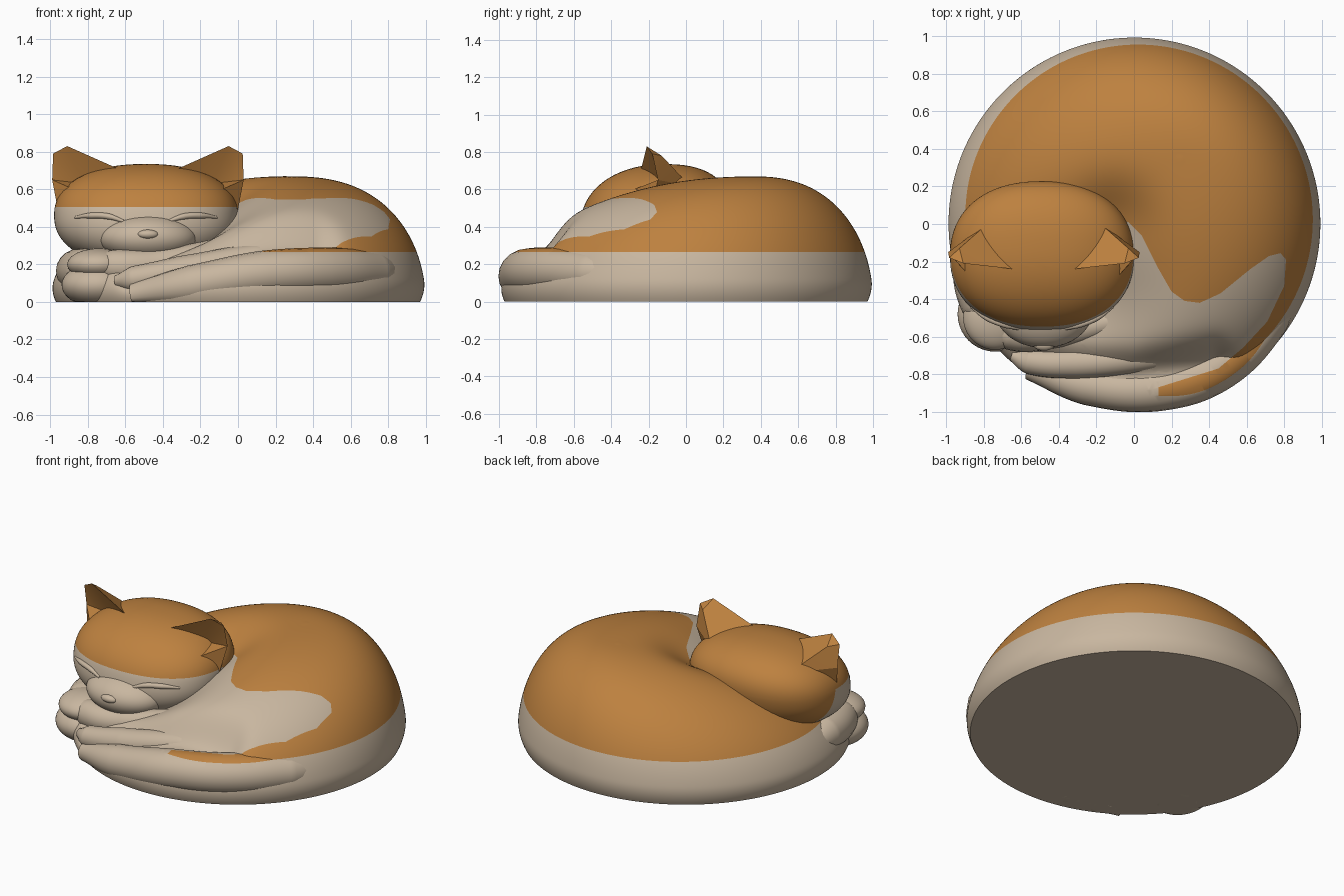
import bpy, bmesh, math
from mathutils import Vector

cube = bpy.data.objects.get("Cube")
if cube:
    bpy.data.objects.remove(cube)


def material(name, rgb):
    mat = bpy.data.materials.new(name)
    mat.use_nodes = True
    mat.diffuse_color = (*rgb, 1)
    mat.node_tree.nodes["Principled BSDF"].inputs["Base Color"].default_value = (*rgb, 1)
    return mat


CREAM = material("cream fur", (0.58, 0.47, 0.35))
ORANGE = material("orange fur", (0.51, 0.22, 0.05))

# Cream flank patch, outlined from above
PATCH = [(-.5, -.1), (-.1, .03), (-.03, .01), (.04, -.06), (.12, -.22), (.2, -.36),
         (.27, -.41), (.35, -.42), (.46, -.37), (.62, -.24), (.72, -.17), (.78, -.155),
         (.81, -.19), (.8, -.33), (.71, -.52), (.58, -.66), (.45, -.77), (.13, -.87),
         (.13, -1.1), (-1.1, -1.1), (-1.1, -.3)]
BODY_LINE, HEAD_LINE, CHEEK = 0.265, 0.505, -0.15


def in_patch(x, y):
    inside = False
    for (ax, ay), (bx, by) in zip(PATCH, PATCH[1:] + PATCH[:1]):
        if (ay > y) != (by > y) and x < ax + (y - ay) * (bx - ax) / (by - ay):
            inside = not inside
    return inside


def body_rule(c):
    return c.z > BODY_LINE and not in_patch(c.x, c.y)


def head_rule(c):
    return c.z > HEAD_LINE - 3 * max(0, c.y - CHEEK)


def never(c):
    return False


def always(c):
    return True


def cut(bm, faces, point, normal):
    edges = {e for f in faces for e in f.edges}
    verts = {v for f in faces for v in f.verts}
    bmesh.ops.bisect_plane(bm, geom=list(verts) + list(edges) + list(faces),
                           plane_co=point, plane_no=normal)


def cut_fur_lines(bm):
    """Cut the body colour borders into the faces they pass through."""
    cut(bm, bm.faces[:], (0, 0, BODY_LINE), (0, 0, 1))
    for a, b in zip(PATCH, PATCH[1:]):
        a, b = Vector((*a, 0)), Vector((*b, 0))
        along = (b - a).normalized()
        normal = Vector((-along.y, along.x, 0))
        near = []
        for f in bm.faces:
            c = f.calc_center_median()
            if (c.z > BODY_LINE and abs((c - a).dot(normal)) < 0.04
                    and -0.02 < (c - a).dot(along) < (b - a).length + 0.02):
                near.append(f)
        if near:
            cut(bm, near, a, normal)


def cut_head_lines(bm):
    for normal in ((0, 0, 1), (0, 3, 1)):
        cut(bm, bm.faces[:], (0, CHEEK, HEAD_LINE), normal)


def finish(name, bm, rule, cutter=None, angle=50):
    """Clamp to the ground, cut colour lines, colour by rule and smooth."""
    for v in bm.verts:
        v.co.z = max(v.co.z, 0)
    if cutter:
        cutter(bm)
    bmesh.ops.recalc_face_normals(bm, faces=bm.faces[:])
    mesh = bpy.data.meshes.new(name)
    bm.to_mesh(mesh)
    bm.free()
    mesh.materials.append(CREAM)
    mesh.materials.append(ORANGE)
    for p in mesh.polygons:
        p.material_index = int(rule(p.center))
    mesh.shade_smooth()
    mesh.set_sharp_from_angle(angle=math.radians(angle))
    obj = bpy.data.objects.new(name, mesh)
    bpy.context.collection.objects.link(obj)


def ellipsoid(name, centre, radii, rule=never, detail=4, shape=None, cutter=None):
    bm = bmesh.new()
    bmesh.ops.create_icosphere(bm, subdivisions=detail, radius=1)
    for v in bm.verts:
        u = shape(v.co.copy()) if shape else v.co
        v.co = Vector(c + r * k for c, r, k in zip(centre, radii, u))
    finish(name, bm, rule, cutter)


def tube(name, points, rule=never, cutter=None):
    """Tapered tube through (x, y, z, radius) points."""
    curve = bpy.data.curves.new(name, "CURVE")
    curve.dimensions = "3D"
    curve.bevel_depth = 1
    curve.bevel_resolution = 8
    curve.resolution_u = 24
    curve.use_fill_caps = True
    spline = curve.splines.new("BEZIER")
    spline.bezier_points.add(len(points) - 1)
    for bp, (x, y, z, r) in zip(spline.bezier_points, points):
        bp.co = (x, y, z)
        bp.radius = r
        bp.handle_left_type = bp.handle_right_type = "AUTO"
    helper = bpy.data.objects.new(name + " path", curve)
    bpy.context.collection.objects.link(helper)
    graph = bpy.context.evaluated_depsgraph_get()
    mesh = bpy.data.meshes.new_from_object(helper.evaluated_get(graph))
    bpy.data.objects.remove(helper)
    bm = bmesh.new()
    bm.from_mesh(mesh)
    bpy.data.meshes.remove(mesh)
    finish(name, bm, rule, cutter)


# Curled body: a dome with an off-centre peak, hollows and a leg groove
GROOVE = [Vector((.42, -.73)), Vector((0, -.79)), Vector((-.55, -.76))]
# Hollows as (centre, radius, depth): inside of the curl, and under the head
HOLLOWS = [(Vector((-.1, .03)), .2, .08), (Vector((-.3, -.36)), .37, .26)]


def groove_distance(p):
    best = 9
    for a, b in zip(GROOVE, GROOVE[1:]):
        t = max(0, min(1, (p - a).dot(b - a) / (b - a).length_squared))
        best = min(best, (p - a - (b - a) * t).length)
    return best


def make_body(segments=240, rings=80):
    peak = Vector((0.25, 0.35))
    bm = bmesh.new()
    loops = []
    for i in range(1, rings + 1):
        s = math.sin(math.pi / 2 * i / rings)
        loop = []
        for k in range(segments):
            a = math.tau * k / segments
            rim = Vector((math.cos(a), math.sin(a)))
            p = peak.lerp(rim, s)
            fullness = 2.35 + 0.27 * math.cos(a - 0.3)
            z = 0.67 * math.sqrt(max(0, 1 - s ** fullness))
            fade = min(1, z / 0.25)
            z -= 0.1 * math.exp(-(groove_distance(p) / 0.1) ** 2) * fade
            for centre, radius, depth in HOLLOWS:
                z -= depth * math.exp(-((p - centre).length / radius) ** 2) * fade
            p *= 1 - 0.03 * max(0, 1 - z / 0.12) ** 2
            loop.append(bm.verts.new((p.x, p.y, z)))
        loops.append(loop)
    top = bm.verts.new((*peak, 0.67))
    for k in range(segments):
        n = (k + 1) % segments
        bm.faces.new((top, loops[0][k], loops[0][n]))
        for lo, hi in zip(loops, loops[1:]):
            bm.faces.new((lo[k], hi[k], hi[n], lo[n]))
    bm.faces.new(loops[-1])
    finish("body", bm, body_rule, cut_fur_lines)


make_body()

# Tail and legs tucked along the front
tube("tail", [(.87, -.2, .13, .05), (.71, -.5, .155, .12), (.45, -.765, .165, .125),
              (.13, -.875, .15, .122), (-.25, -.86, .09, .105), (-.56, -.77, .04, .06)],
     body_rule, cut_fur_lines)
tube("hind_leg", [(.4, -.64, .25, .05), (.1, -.7, .23, .08), (-.3, -.74, .16, .085),
                  (-.56, -.73, .12, .07), (-.65, -.7, .11, .03)])
tube("left_front_leg", [(0, -.5, .3, .06), (-.4, -.57, .2, .09),
                        (-.66, -.58, .19, .09), (-.78, -.5, .2, .05)])
tube("right_front_leg", [(-.84, .02, .14, .06), (-.855, -.2, .165, .115),
                         (-.81, -.42, .17, .115), (-.7, -.55, .18, .07)])
ellipsoid("upper_paw", (-.74, -.5, .2), (.17, .17, .085))
ellipsoid("lower_paw", (-.74, -.48, .09), (.2, .2, .12))

# Head, slightly boxy and leaning forward at the bottom
CENTRE, RADII = Vector((-.49, -.17, .46)), Vector((.49, .39, .275))
LEAN, BOX = 0.16, 2.25


def boxy(u):
    u = u * (sum(abs(k) ** BOX for k in u) ** (-1 / BOX))
    u.y += LEAN * u.z
    return u


ellipsoid("head", CENTRE, RADII, head_rule, 5, boxy, cut_head_lines)
ellipsoid("muzzle", (-.48, -.46, .34), (.26, .2, .13))
ellipsoid("nose", (-.48, -.645, .36), (.055, .03, .025), detail=3)


def face_point(x, z):
    """Point on the front of the head at a sideways offset and height."""
    u, w = abs(x / RADII.x), (z - CENTRE.z) / RADII.z
    depth = max(0, 1 - u ** BOX - abs(w) ** BOX) ** (1 / BOX)
    return CENTRE.x + x, CENTRE.y - RADII.y * (depth - LEAN * w), z


# Closed eyelids and thick, hollow ears, mirrored about the middle of the head
for side, label in ((1, "left"), (-1, "right")):
    lid = [(.12, .43, .008), (.2, .455, .016), (.29, .46, .016), (.38, .45, .006)]
    tube(label + "_eyelid", [(*face_point(side * x, z), r) for x, z, r in lid])

    bm = bmesh.new()
    spots = dict(inner=(.16, -.24, .71), outer=(.47, -.2, .44), back=(.28, .02, .62),
                 pocket=(.34, -.14, .63), front=(.35, -.33, .58), tip=(.43, -.21, .83),
                 edge=(.505, -.18, .79), ridge=(.45, -.13, .78), flare=(.51, -.15, .65))
    v = {n: bm.verts.new((-.48 + side * x, y, z)) for n, (x, y, z) in spots.items()}
    for names in ("inner pocket tip", "pocket edge tip", "pocket flare edge",
                  "front flare pocket", "inner front pocket", "front outer flare",
                  "outer back flare", "flare back ridge", "flare ridge edge",
                  "edge ridge tip", "back inner ridge", "ridge inner tip",
                  "inner back outer", "inner outer front"):
        bm.faces.new([v[n] for n in names.split()])
    finish(label + "_ear", bm, always, angle=25)
